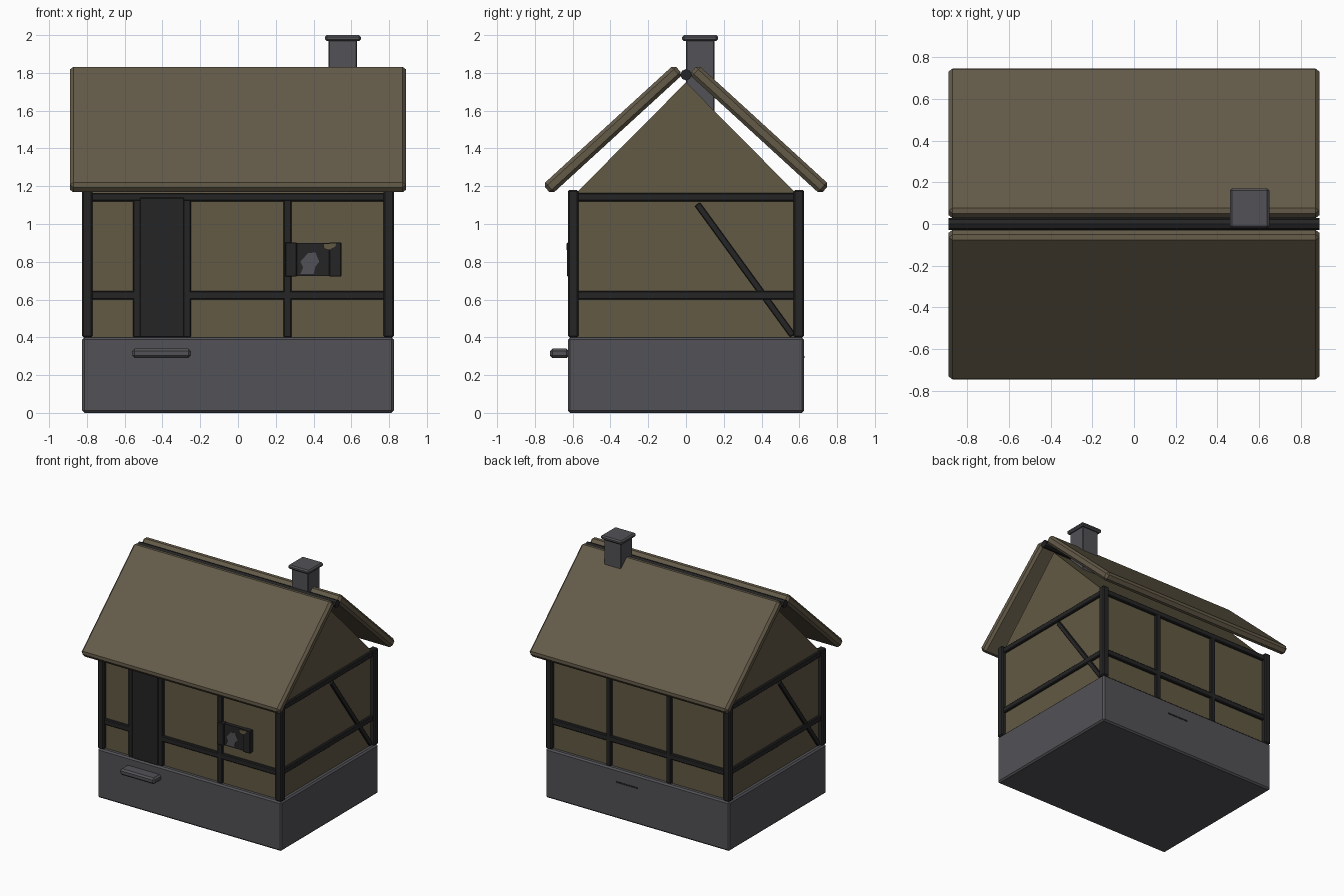
import bpy, bmesh, math
from mathutils import Vector, Matrix

old = bpy.data.objects.get("Cube")
if old:
    bpy.data.objects.remove(old, do_unlink=True)


def material(name, rgb):
    m = bpy.data.materials.new(name)
    m.use_nodes = True
    m.diffuse_color = (*rgb, 1)
    m.node_tree.nodes["Principled BSDF"].inputs["Base Color"].default_value = (*rgb, 1)
    return m


THATCH = material("thatch", (.127, .104, .066))
PLASTER = material("plaster", (.122, .1, .058))
STONE = material("stone", (.085, .082, .092))
TIMBER = material("dark timber", (.018, .018, .019))


def finish(name, bm, mat, bevel=0, matrix=None):
    bmesh.ops.recalc_face_normals(bm, faces=bm.faces)
    if bevel:
        bmesh.ops.bevel(bm, geom=bm.edges[:], offset=bevel, segments=1, affect='EDGES')
    if matrix:
        bm.transform(matrix)
    me = bpy.data.meshes.new(name)
    bm.to_mesh(me)
    bm.free()
    me.materials.append(mat)
    ob = bpy.data.objects.new(name, me)
    bpy.context.scene.collection.objects.link(ob)
    return ob


def box(name, xs, ys, zs, mat, bevel=0):
    """Axis-aligned box from its three ranges."""
    bm = bmesh.new()
    bmesh.ops.create_cube(bm, size=1)
    for v in bm.verts:
        v.co = Vector([sum(r) / 2 + c * (r[1] - r[0]) for r, c in zip((xs, ys, zs), v.co)])
    return finish(name, bm, mat, bevel)


def beam(name, a, b, width, depth, mat, bevel, x_range=None):
    """Beam lying in the y-z plane between two (y, z) points, depth along x."""
    a, b = Vector(a), Vector(b)
    d = b - a
    bm = bmesh.new()
    bmesh.ops.create_cube(bm, size=1)
    x0, x1 = x_range
    bmesh.ops.scale(bm, vec=(x1 - x0, d.length, width), verts=bm.verts)
    mid = (a + b) / 2
    mat4 = Matrix.Translation(((x0 + x1) / 2, mid.x, mid.y)) @ Matrix.Rotation(math.atan2(d.y, d.x), 4, 'X')
    return finish(name, bm, mat, bevel, mat4)


def plate(name, points, y, thick, mat):
    """Flat polygon in the x-z plane, extruded along +y."""
    bm = bmesh.new()
    f = bm.faces.new([bm.verts.new((x, y, z)) for x, z in points])
    r = bmesh.ops.extrude_face_region(bm, geom=[f])
    bmesh.ops.translate(bm, vec=(0, thick, 0),
                        verts=[v for v in r["geom"] if isinstance(v, bmesh.types.BMVert)])
    return finish(name, bm, mat)


# Stone base, plaster walls and attic gable
box("foundation", (-.825, .825), (-.625, .625), (0, .4), STONE, .012)
box("plaster_walls", (-.79, .79), (-.59, .59), (.39, 1.165), PLASTER)
bm = bmesh.new()
tri = bm.faces.new([bm.verts.new((-.79, y, z)) for y, z in ((-.585, 1.16), (.585, 1.16), (0, 1.75))])
ext = bmesh.ops.extrude_face_region(bm, geom=[tri])
bmesh.ops.translate(bm, vec=(1.58, 0, 0),
                    verts=[v for v in ext["geom"] if isinstance(v, bmesh.types.BMVert)])
finish("attic_gable", bm, PLASTER)

# Corner posts, side frames and diagonal braces
for sx, side in ((-1, "right"), (1, "left")):
    for sy, end in ((-1, "front"), (1, "back")):
        box(f"corner_post_{end}_{side}", sorted((sx * .77, sx * .825)), sorted((sy * .57, sy * .625)),
            (.4, 1.18), TIMBER, .008)
    xr = sorted((sx * .775, sx * .81))
    for name, zs in (("top_beam", (1.12, 1.165)), ("middle_rail", (.6, .645))):
        box(f"{name}_{side}", xr, (-.58, .58), zs, TIMBER, .006)
    beam(f"diagonal_brace_{side}", (sx * .06, 1.105), (sx * .565, .41), .034, 0, TIMBER, .004,
         sorted((sx * .78, sx * .805)))

# Front and back frames
FRONT, BACK = (-.612, -.575), (.575, .612)
for end, yr in (("front", FRONT), ("back", BACK)):
    box(f"top_beam_{end}", (-.78, .78), yr, (1.12, 1.165), TIMBER, .006)
box("middle_rail_back", (-.78, .78), BACK, (.6, .645), TIMBER, .006)
box("middle_rail_front_right", (-.78, -.54), FRONT, (.6, .645), TIMBER, .006)
box("middle_rail_front_left", (-.27, .78), FRONT, (.6, .645), TIMBER, .006)
for name, x, yr in (("stud_front", .263, FRONT), ("stud_back_left", .27, BACK),
                    ("stud_back_right", -.27, BACK), ("door_jamb_right", -.535, FRONT),
                    ("door_jamb_left", -.27, FRONT)):
    box(name, (x - .021, x + .021), yr, (.4, 1.13), TIMBER, .005)

# Door, doorstep and rear vent slot
box("door", (-.52, -.285), (-.619, -.58), (.4, 1.14), TIMBER, .004)
box("doorstep", (-.56, -.25), (-.72, -.62), (.29, .34), STONE, .013)
box("rear_vent", (0, .19), (.62, .628), (.29, .302), TIMBER)

# Window: dark panel, worn pane and shutters
box("window_panel", (.3, .49), (-.617, -.58), (.725, .9), TIMBER)
box("shutter_right", (.25, .312), (-.63, -.58), (.722, .903), TIMBER, .004)
box("shutter_left", (.482, .547), (-.63, -.58), (.722, .903), TIMBER, .004)
plate("worn_pane", ((.33, .735), (.4, .735), (.41, .775), (.43, .8), (.41, .85), (.37, .845),
                    (.33, .80), (.345, .77)), -.62, .004, STONE)
plate("pane_patch", ((.45, .898), (.455, .87), (.48, .862), (.515, .88), (.52, .898)), -.632, .004, PLASTER)

# Roof slabs with a dark ridge pole
for s, end in ((-1, "front"), (1, "back")):
    beam(f"roof_{end}", (s * .735, 1.182), (s * .04, 1.818), .07, 0, THATCH, .018, (-.89, .89))
bm = bmesh.new()
bmesh.ops.create_cone(bm, cap_ends=True, segments=8, radius1=.03, radius2=.03, depth=1.78)
finish("ridge_pole", bm, TIMBER, 0, Matrix.Translation((0, 0, 1.79)) @ Matrix.Rotation(math.pi / 2, 4, 'Y'))

# Chimney
box("chimney", (.48, .63), (0, .15), (1.5, 1.975), STONE, .005)
box("chimney_cap", (.46, .65), (-.02, .17), (1.968, 2), STONE, .01)
